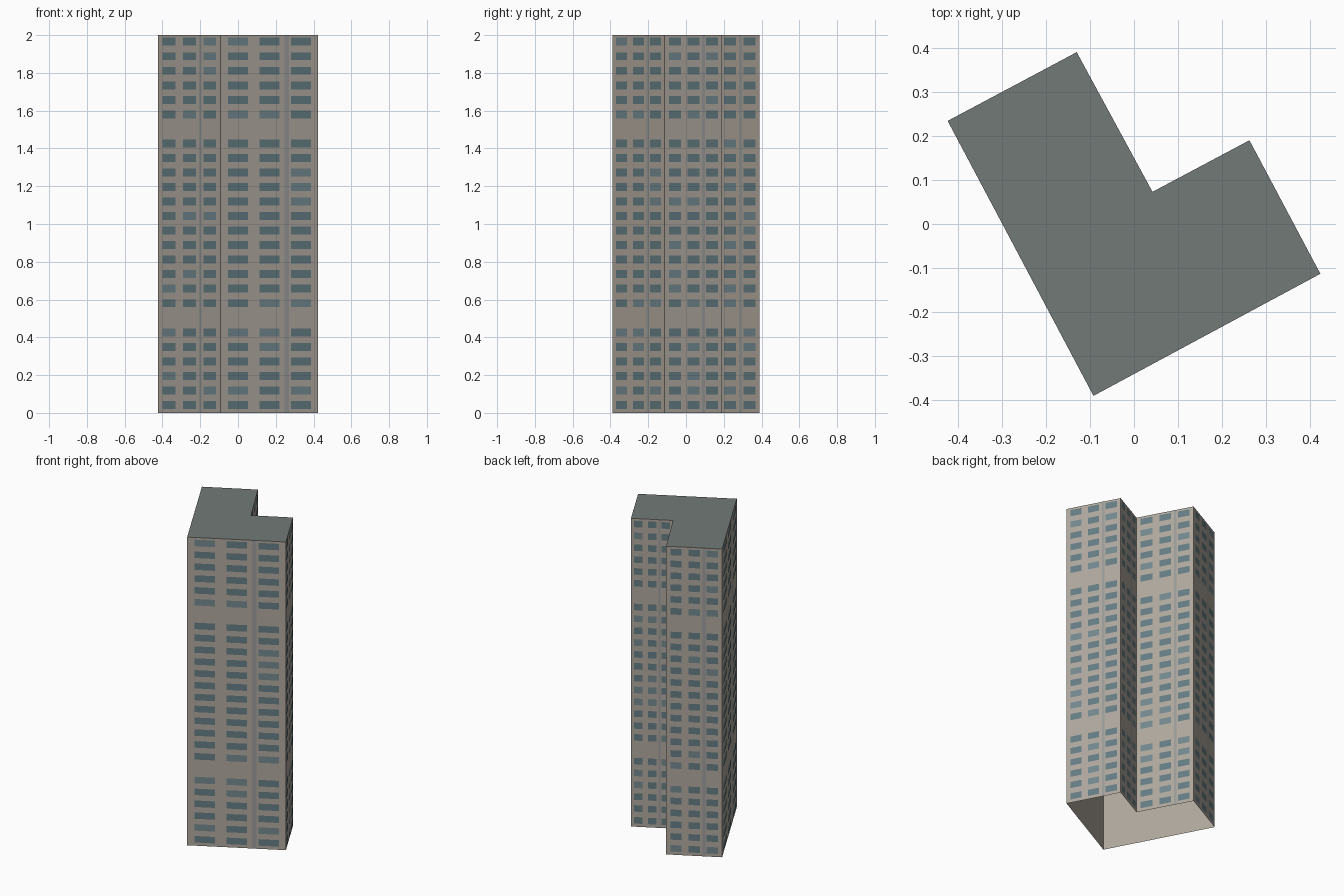
import bpy, random
from mathutils import Vector

if "Cube" in bpy.data.objects:
    bpy.data.objects.remove(bpy.data.objects["Cube"])

random.seed(3)
H = 2.0
FLOORS = 26
BLANK = (6, 19)          # floors without windows
# L-shaped footprint, counter-clockwise from above
PLAN = [(-0.423, 0.234), (-0.092, -0.39), (0.423, -0.113),
        (0.262, 0.19), (0.042, 0.073), (-0.13, 0.39)]
COLUMNS = [(0.075, 0.28), (0.40, 0.605), (0.725, 0.93)]
STRIP = (0.655, 0.70)


def material(name, rgb):
    m = bpy.data.materials.new(name)
    m.diffuse_color = (*rgb, 1)
    m.use_nodes = True
    m.node_tree.nodes["Principled BSDF"].inputs["Base Color"].default_value = m.diffuse_color
    return m


def add_object(name, polygons, mat):
    verts, faces = [], []
    for poly in polygons:
        faces.append(range(len(verts), len(verts) + len(poly)))
        verts += poly
    mesh = bpy.data.meshes.new(name)
    mesh.from_pydata(verts, [], [list(f) for f in faces])
    mesh.materials.append(mat)
    obj = bpy.data.objects.new(name, mesh)
    bpy.context.collection.objects.link(obj)
    return obj


def panel(a, b, u, z, offset=0.0):
    """Upright quad on wall a-b, between fractions u and heights z."""
    a, b = Vector((*a, 0)), Vector((*b, 0))
    d = b - a
    out = Vector((d.y, -d.x, 0)).normalized() * offset
    return [a + d * s + out + Vector((0, 0, h))
            for s, h in ((u[0], z[0]), (u[1], z[0]), (u[1], z[1]), (u[0], z[1]))]


walls, strips, dark, light = [], [], [], []
step = H / FLOORS
for i, a in enumerate(PLAN):
    b = PLAN[(i + 1) % len(PLAN)]
    walls.append(panel(a, b, (0, 1), (0, H)))
    strips.append(panel(a, b, STRIP, (0, H), 0.0008))
    for floor in range(FLOORS):
        if floor in BLANK:
            continue
        z = floor * step + 0.021
        for col in COLUMNS:
            group = light if random.random() < 0.2 else dark
            group.append(panel(a, b, col, (z, z + 0.042), 0.001))

# Outer walls (open underneath) and flat roof
add_object("walls", walls, material("concrete", (0.43, 0.39, 0.34)))
add_object("roof", [[Vector((x, y, H)) for x, y in PLAN]],
           material("roof_grey", (0.17, 0.195, 0.185)))
# Full-height vertical bands and window panes
add_object("vertical_strips", strips, material("strip_grey", (0.32, 0.33, 0.32)))
add_object("windows", dark, material("glass", (0.13, 0.205, 0.23)))
add_object("lighter_windows", light, material("pale_glass", (0.17, 0.25, 0.275)))
